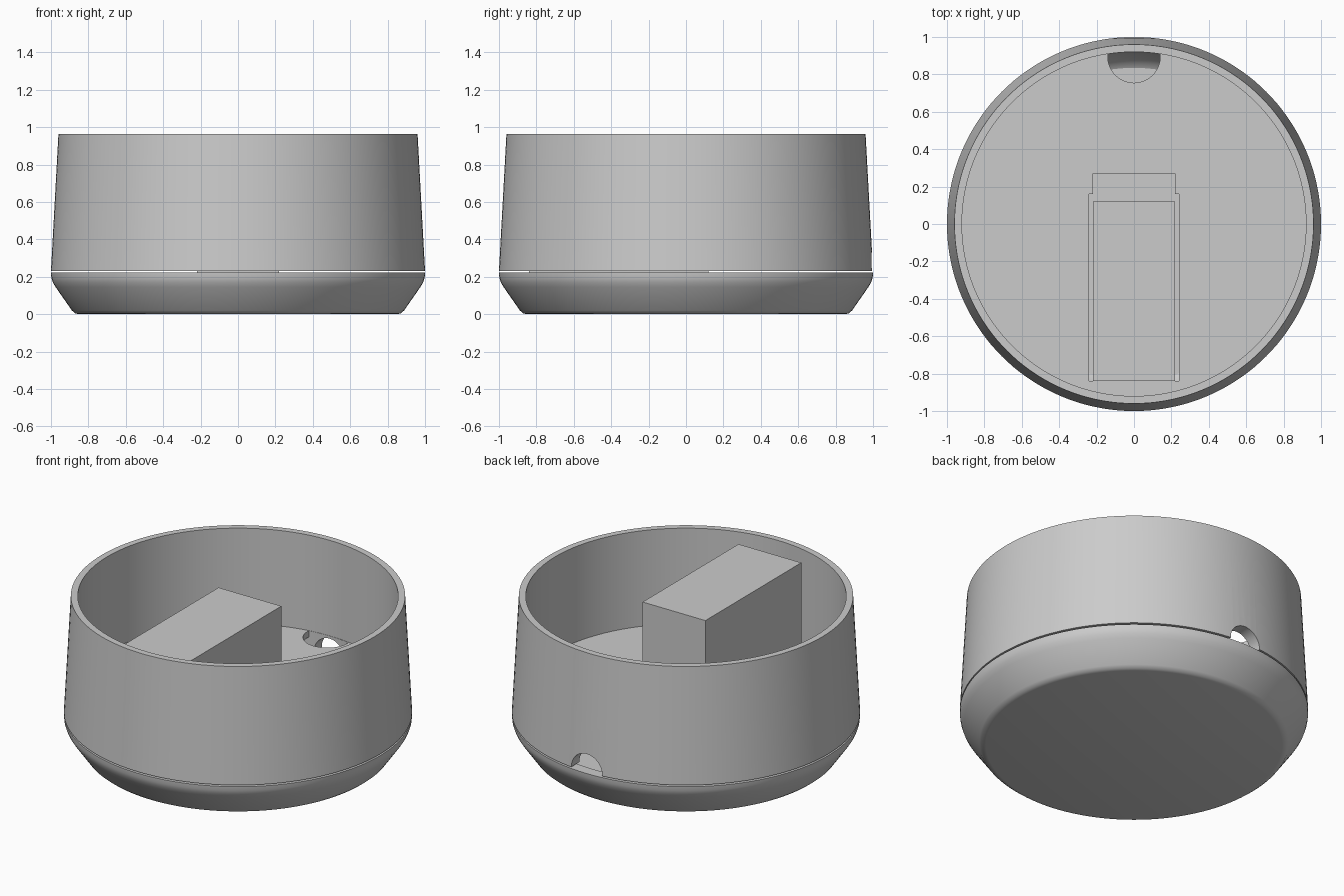
import bpy, bmesh, math
from mathutils import Matrix

cube = bpy.data.objects.get("Cube")
if cube:
    bpy.data.objects.remove(cube, do_unlink=True)

grey = bpy.data.materials.new("plain_grey")
grey.use_nodes = True
GREY = (0.6, 0.6, 0.6, 1)
grey.diffuse_color = GREY
grey.node_tree.nodes["Principled BSDF"].inputs["Base Color"].default_value = GREY


def make_object(name, bm):
    bmesh.ops.recalc_face_normals(bm, faces=bm.faces)
    mesh = bpy.data.meshes.new(name)
    bm.to_mesh(mesh)
    bm.free()
    mesh.materials.append(grey)
    obj = bpy.data.objects.new(name, mesh)
    bpy.context.collection.objects.link(obj)
    return obj


def lathe(name, profile, steps=144):
    """Spin an (r, z) profile that starts and ends on the axis."""
    bm = bmesh.new()
    verts = [bm.verts.new((r, 0, z)) for r, z in profile]
    edges = [bm.edges.new(pair) for pair in zip(verts, verts[1:])]
    bmesh.ops.spin(bm, geom=verts + edges, cent=(0, 0, 0), axis=(0, 0, 1),
                   angle=math.tau, steps=steps, use_duplicate=False)
    bmesh.ops.remove_doubles(bm, verts=bm.verts, dist=1e-4)
    return make_object(name, bm)


def box(name, low, high):
    bm = bmesh.new()
    bmesh.ops.create_cube(bm, size=1)
    for v in bm.verts:
        v.co = [h if c > 0 else l for c, l, h in zip(v.co, low, high)]
    return make_object(name, bm)


def prism(name, outline, z0, z1):
    bm = bmesh.new()
    face = bm.faces.new([bm.verts.new((x, y, z0)) for x, y in outline])
    out = bmesh.ops.extrude_face_region(bm, geom=[face])
    for v in out["geom"]:
        if isinstance(v, bmesh.types.BMVert):
            v.co.z = z1
    return make_object(name, bm)


def cut(target, cutter):
    cutter.hide_render = True
    mod = target.modifiers.new("cut", "BOOLEAN")
    mod.operation = "DIFFERENCE"
    mod.solver = "EXACT"
    mod.object = cutter
    bpy.context.view_layer.objects.active = target
    bpy.ops.object.modifier_apply(modifier=mod.name)
    bpy.data.objects.remove(cutter, do_unlink=True)


def shade(obj):
    bpy.ops.object.select_all(action="DESELECT")
    obj.select_set(True)
    bpy.context.view_layer.objects.active = obj
    bpy.ops.object.shade_smooth_by_angle(angle=math.radians(30))


WALL = 0.92        # inner radius of the upper shell
FLOOR = 0.36       # top of the raised floor

# Base: shallow bowl with a rounded foot and shoulder
base = lathe("base_bowl", [
    (0, 0), (0.85, 0), (0.87, 0.005), (0.888, 0.02), (0.975, 0.145),
    (0.99, 0.17), (0.998, 0.195), (1, 0.222), (0.93, 0.222),
    (0.925, 0.18), (0.91, 0.135), (0.885, 0.09), (0.86, 0.055),
    (0.835, 0.04), (0, 0.04)])

# Upper shell: tapered wall with a raised floor inside
shell = lathe("upper_shell", [
    (0, 0.32), (WALL, 0.32), (WALL, 0.232), (1, 0.232),
    (0.96, 0.965), (WALL, 0.965), (WALL, FLOOR), (0, FLOOR)])

# Floor opening around the block, wider at the sides
cut(shell, box("opening_wide", (-0.24, -0.84, 0.3), (0.24, 0.16, 0.4)))
cut(shell, box("opening_long", (-0.22, -0.8, 0.3), (0.22, 0.27, 0.4)))

# Round notch in the floor beside the back wall
notch = []
for i in range(64):
    a = math.tau * i / 64
    x, y = 0.14 * math.cos(a), 0.895 + 0.14 * math.sin(a)
    k = min(1, (WALL - 0.002) / math.hypot(x, y))
    notch.append((x * k, y * k))
cut(shell, prism("notch", notch, 0.3, 0.4))

# Cable hole through the back wall
bm = bmesh.new()
bmesh.ops.create_cone(bm, cap_ends=True, segments=48, radius1=0.108,
                      radius2=0.108, depth=0.3,
                      matrix=Matrix.Translation((0, 0.98, 0.235))
                      @ Matrix.Rotation(math.pi / 2, 4, "X"))
cut(shell, make_object("cable_hole", bm))

# Tall block standing on the base
block = box("inner_block", (-0.22, -0.84, 0.04), (0.22, 0.12, 0.913))

for part in (base, shell):
    shade(part)
